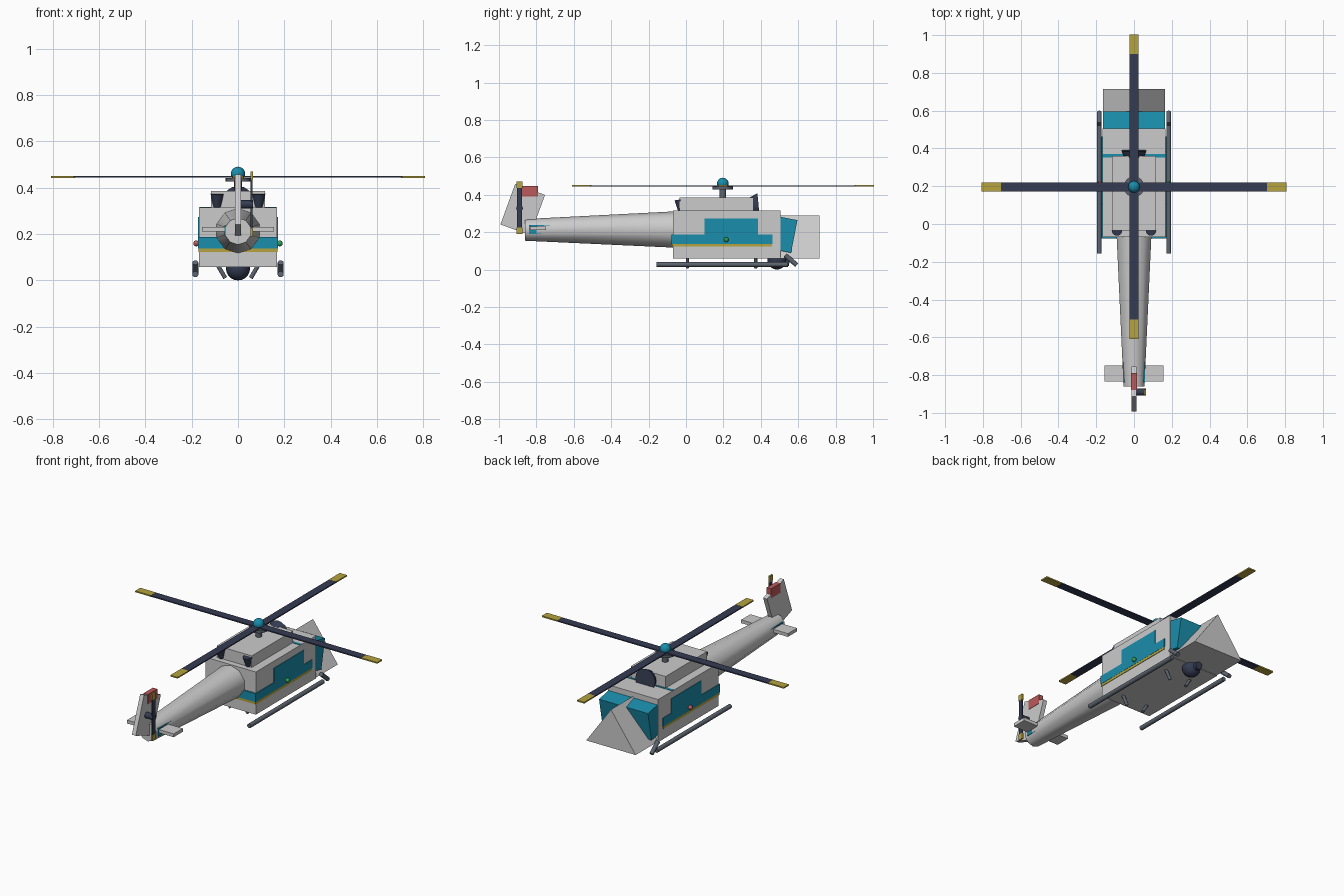
import bpy, bmesh
from math import radians, pi
from mathutils import Vector, Matrix

if "Cube" in bpy.data.objects:
    bpy.data.objects.remove(bpy.data.objects["Cube"])


def material(name, *rgb):
    m = bpy.data.materials.new(name)
    m.diffuse_color = (*rgb, 1)
    m.use_nodes = True
    m.node_tree.nodes["Principled BSDF"].inputs["Base Color"].default_value = m.diffuse_color
    return m


TEAL = material("teal", .01, .27, .41)
YELLOW = material("yellow", .46, .37, .05)
DARK = material("dark", .035, .045, .085)
STEEL = material("steel", .11, .13, .16)
RED = material("red", .5, .1, .1)
GREEN = material("green", .03, .35, .1)


def finish(bm, name, mat, smooth=False):
    bmesh.ops.recalc_face_normals(bm, faces=bm.faces)
    me = bpy.data.meshes.new(name)
    bm.to_mesh(me)
    bm.free()
    ob = bpy.data.objects.new(name, me)
    bpy.context.collection.objects.link(ob)
    if mat:
        me.materials.append(mat)
    if smooth:
        bpy.context.view_layer.objects.active = ob
        bpy.ops.object.select_all(action='DESELECT')
        ob.select_set(True)
        bpy.ops.object.shade_smooth_by_angle(angle=radians(40))
    return ob


def box(name, centre, size, mat=None, tilt=0):
    bm = bmesh.new()
    m = Matrix.Translation(centre) @ Matrix.Rotation(radians(tilt), 4, 'X') @ Matrix.Diagonal((*size, 1))
    bmesh.ops.create_cube(bm, size=1, matrix=m)
    return finish(bm, name, mat)


def span(name, lo, hi, mat=None):
    lo, hi = Vector(lo), Vector(hi)
    return box(name, (lo + hi) / 2, hi - lo, mat)


def rod(name, a, b, r1, r2=None, mat=None, sides=16):
    a, b = Vector(a), Vector(b)
    d = b - a
    bm = bmesh.new()
    m = Matrix.Translation((a + b) / 2) @ d.to_track_quat('Z', 'Y').to_matrix().to_4x4()
    bmesh.ops.create_cone(bm, cap_ends=True, segments=sides, radius1=r1,
                          radius2=r1 if r2 is None else r2, depth=d.length, matrix=m)
    return finish(bm, name, mat, True)


def ball(name, centre, r, mat):
    bm = bmesh.new()
    bmesh.ops.create_uvsphere(bm, u_segments=16, v_segments=10, radius=r,
                              matrix=Matrix.Translation(centre))
    return finish(bm, name, mat, True)


# Cabin, roof cowling and painted bands
span("cabin", (-.168, -.07, .058), (.168, .505, .315))
span("roof_cowling", (-.116, -.035, .31), (.116, .36, .385))
span("teal_band", (-.172, -.078, .137), (.172, .462, .188), TEAL)
span("yellow_band", (-.171, -.076, .122), (.171, .46, .137), YELLOW)
span("side_windows", (-.172, .10, .185), (.172, .385, .274), TEAL)
span("roof_stripe", (-.167, .353, .30), (.167, .37, .317), TEAL)

# Windscreen block and triangular nose
box("windscreen", (0, .51, .19), (.326, .14, .178), TEAL, -11)
bm = bmesh.new()
tri = bm.faces.new([bm.verts.new(p) for p in
                    ((-.165, .49, .06), (.165, .49, .06), (0, .49, .29))])
ext = bmesh.ops.extrude_face_region(bm, geom=[tri])
bmesh.ops.translate(bm, vec=(0, .225, 0),
                    verts=[v for v in ext["geom"] if isinstance(v, bmesh.types.BMVert)])
if not tri.is_valid or len(bm.faces) < 5:
    bm.faces.new([v for v in bm.verts if v.co.y < .5])
finish(bm, "nose", None)

# Intake and exhausts
rod("intake", (0, .345, .338), (0, .388, .342), .048, .066, DARK)

# Tail boom, stabiliser and fin
rod("tail_boom", (0, -.06, .214), (0, -.86, .212), .097, .058, sides=10)
span("tail_stripe", (-.058, -.84, .19), (.058, -.6, .238), TEAL)
span("stabiliser", (-.156, -.835, .211), (.156, -.748, .231))
box("fin", (0, -.873, .32), (.026, .17, .23), None, -20)
span("fin_patch", (-.015, -.88, .39), (.015, -.79, .447), RED)

# Tail rotor
rod("tail_rotor_hub", (0, -.89, .328), (.064, -.89, .328), .018, mat=DARK)
span("tail_rotor_blade", (.055, -.903, .19), (.063, -.877, .47), DARK)
for end, z in (("lower", .207), ("upper", .453)):
    box(f"tail_rotor_tip_{end}", (.059, -.89, z), (.01, .03, .036), YELLOW)

# Main rotor
HUB = Vector((0, .197, 0))
rod("mast", HUB + Vector((0, 0, .37)), HUB + Vector((0, 0, .45)), .018, mat=STEEL)
rod("rotor_plate", HUB + Vector((0, 0, .427)), HUB + Vector((0, 0, .443)), .055, mat=STEEL)
ball("rotor_cap", HUB + Vector((0, 0, .46)), .031, TEAL)
for i in range(4):
    for name, x, length, thick, mat in (("rotor_blade", .355, .71, .007, DARK),
                                        ("rotor_tip", .755, .104, .008, YELLOW)):
        ob = box(f"{name}_{i + 1}", (x, 0, .447), (length, .048, thick), mat)
        ob.data.transform(Matrix.Translation(HUB) @ Matrix.Rotation(i * pi / 2, 4, 'Z'))

# Mirrored exhausts, skids, struts and position lights
for s, side in ((-1, "left"), (1, "right")):
    rod(f"exhaust_{side}", (s * .09, -.025, .318), (s * .09, -.034, .374), .018, .028, DARK)
    rod(f"skid_{side}", (s * .184, -.157, .027), (s * .184, .545, .027), .013, mat=STEEL)
    rod(f"skid_toe_{side}", (s * .184, .53, .077), (s * .184, .592, .024), .0125, mat=STEEL)
    for end, y in (("rear", .008), ("front", .373)):
        rod(f"strut_{end}_{side}", (s * .087, y, .065), (s * .055, y, .01), .009, mat=STEEL)
    ball(f"light_{side}", (s * .18, .215, .16), .013, GREEN if s > 0 else RED)

# Camera ball under the nose
ball("camera_ball", (0, .487, .052), .052, DARK)
rod("camera_lens", (0, .52, .045), (0, .553, .04), .022, mat=DARK)
